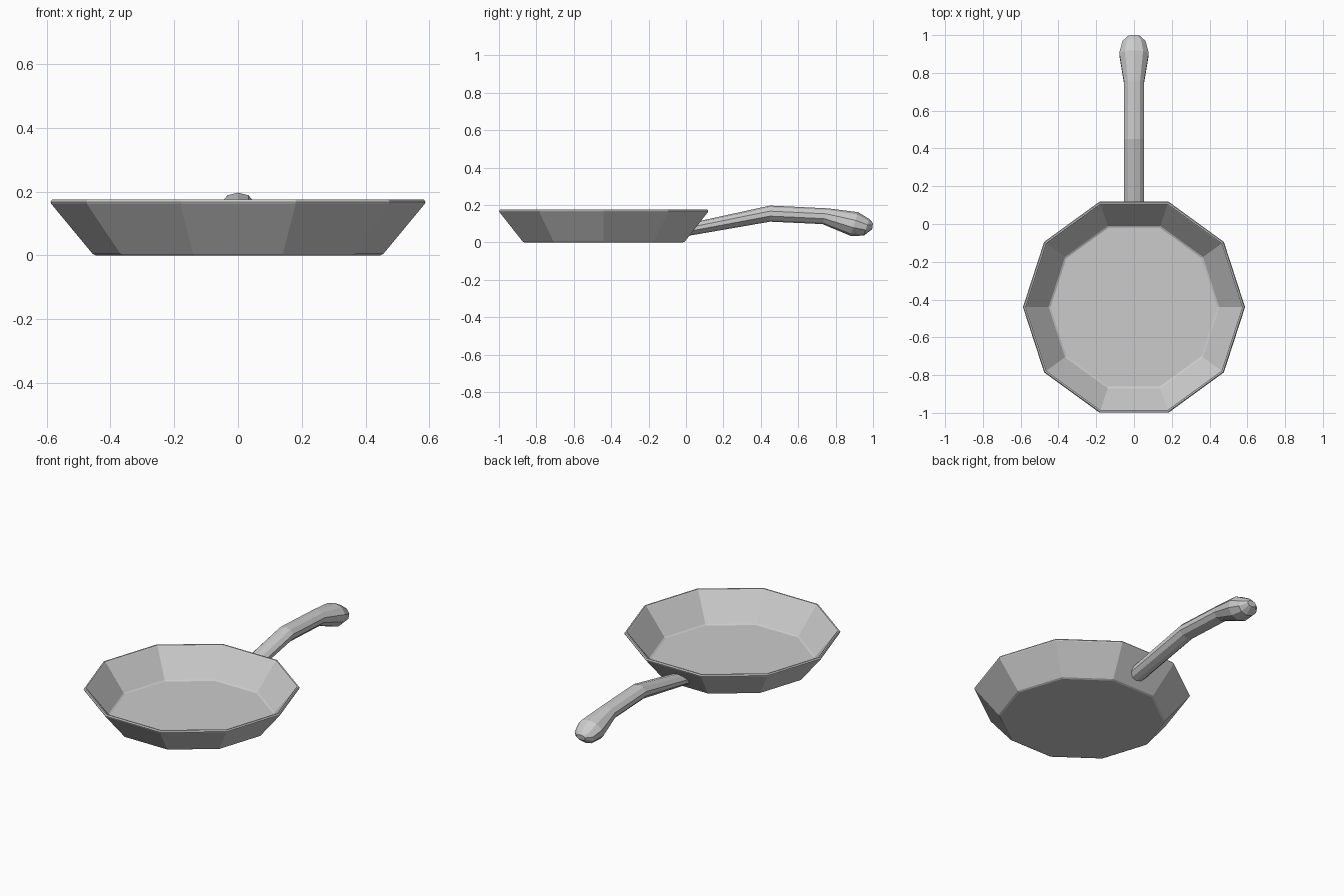
import bpy
from math import sin, cos, pi

if "Cube" in bpy.data.objects:
    bpy.data.objects.remove(bpy.data.objects["Cube"])

SIDES = 10


def loft(name, rings):
    """Skin a list of equal rings and cap both ends."""
    n = len(rings[0])
    verts = [p for ring in rings for p in ring]
    faces = [list(range(n))[::-1], list(range(len(verts) - n, len(verts)))]
    for k in range(len(rings) - 1):
        for i in range(n):
            a, b = k * n + i, k * n + (i + 1) % n
            faces.append([a, b, b + n, a + n])
    mesh = bpy.data.meshes.new(name)
    mesh.from_pydata(verts, [], faces)
    mesh.validate()
    obj = bpy.data.objects.new(name, mesh)
    bpy.context.collection.objects.link(obj)
    return obj


def pan_ring(r, z):
    return [(r * cos(2 * pi * i / SIDES), -0.44 + r * sin(2 * pi * i / SIDES), z)
            for i in range(SIDES)]


def handle_ring(top, bottom, half_width):
    """Ten-sided section spanning two (y, z) points, with a vertex on top."""
    ring = []
    for i in range(SIDES):
        a = 2 * pi * i / SIDES
        t = (1 - cos(a)) / 2
        ring.append((half_width * sin(a),
                     top[0] + (bottom[0] - top[0]) * t,
                     top[1] + (bottom[1] - top[1]) * t))
    return ring


# Pan body: outside wall, rolled rim, inside wall and floor
pan_profile = [(0.445, 0.0), (0.456, 0.005), (0.586, 0.162), (0.588, 0.168),
               (0.583, 0.175), (0.575, 0.175), (0.569, 0.169),
               (0.452, 0.02), (0.442, 0.015)]
loft("pan_body", [pan_ring(r, z) for r, z in pan_profile])

# Handle: rises from the wall, bends over and swells to a rounded grip end
sections = [((0.074, 0.115), (0.011, 0.035), 0.055),
            ((0.45, 0.197), (0.45, 0.111), 0.055),
            ((0.76, 0.182), (0.73, 0.098), 0.055),
            ((0.92, 0.162), (0.88, 0.035), 0.082),
            ((0.98, 0.125), (0.95, 0.036), 0.064),
            ((1.0, 0.103), (0.995, 0.07), 0.03)]
handle = loft("handle", [handle_ring(*s) for s in sections])

# Make all faces point outwards
import bmesh
for obj in bpy.context.collection.objects:
    bm = bmesh.new()
    bm.from_mesh(obj.data)
    bmesh.ops.recalc_face_normals(bm, faces=bm.faces)
    bm.to_mesh(obj.data)
    bm.free()
